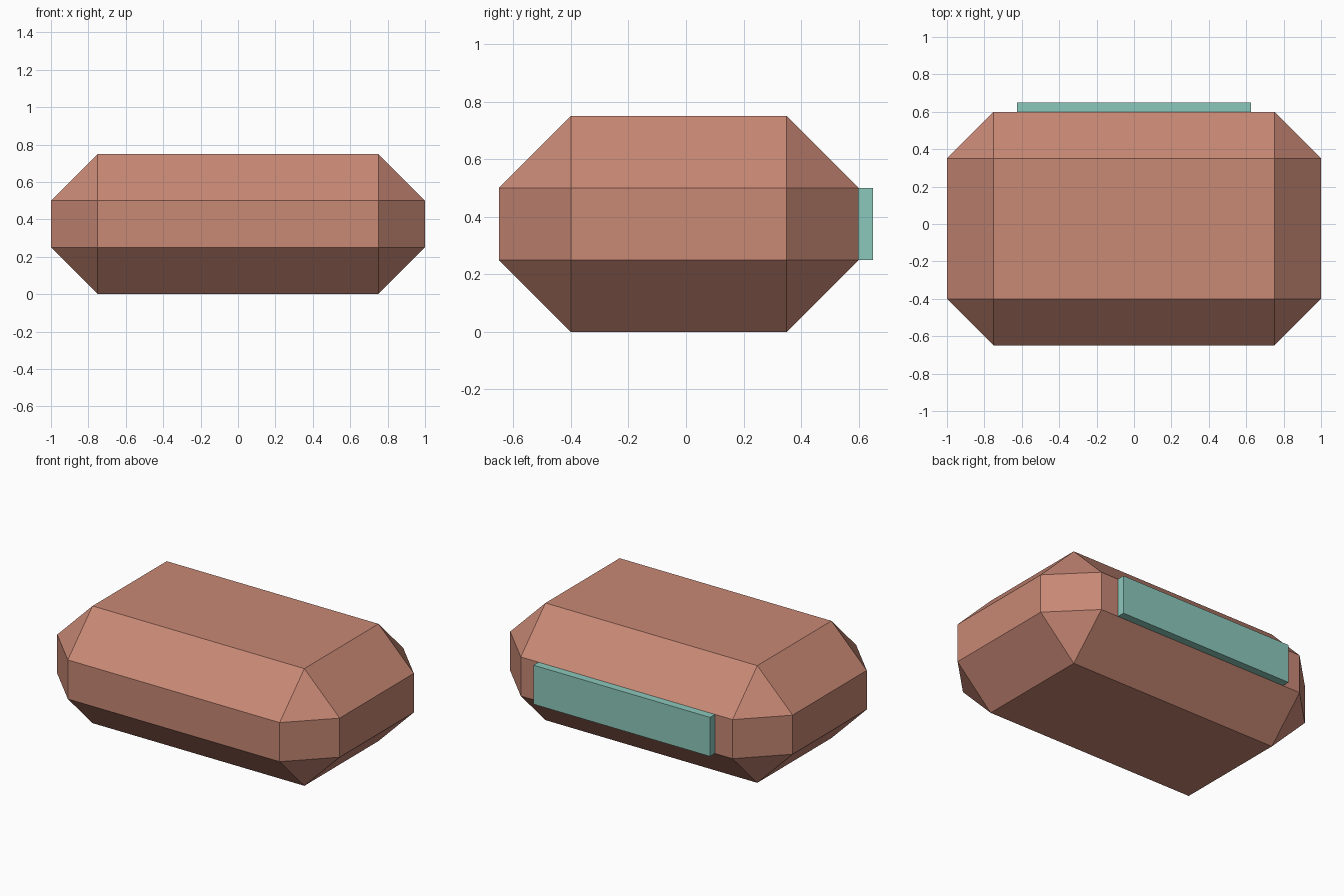
import bpy
import bmesh
from mathutils import Matrix, Vector

if "Cube" in bpy.data.objects:
    bpy.data.objects.remove(bpy.data.objects["Cube"], do_unlink=True)


def make_material(name, colour):
    mat = bpy.data.materials.new(name)
    mat.use_nodes = True
    mat.diffuse_color = colour
    mat.node_tree.nodes["Principled BSDF"].inputs["Base Color"].default_value = colour
    return mat


def make_box(name, low, high, mat, chamfer=0):
    """Box between two corners, with optional flat chamfers on every edge."""
    low, high = Vector(low), Vector(high)
    bm = bmesh.new()
    bmesh.ops.create_cube(bm, size=1, matrix=Matrix.Diagonal((*(high - low), 1)))
    if chamfer:
        bmesh.ops.bevel(bm, geom=bm.edges[:], offset=chamfer, offset_type='OFFSET',
                        segments=1, affect='EDGES')
    mesh = bpy.data.meshes.new(name)
    bm.to_mesh(mesh)
    bm.free()
    mesh.materials.append(mat)
    obj = bpy.data.objects.new(name, mesh)
    obj.location = (low + high) / 2
    bpy.context.collection.objects.link(obj)
    return obj


clay = make_material("clay", (0.578, 0.246, 0.178, 1))
teal = make_material("teal", (0.262, 0.578, 0.503, 1))

# Chamfered main block
make_box("body", (-1, -0.65, 0), (1, 0.6, 0.75), clay, chamfer=0.25)

# Raised panel on the back face
make_box("back_panel", (-0.625, 0.6, 0.25), (0.625, 0.65, 0.5), teal)
